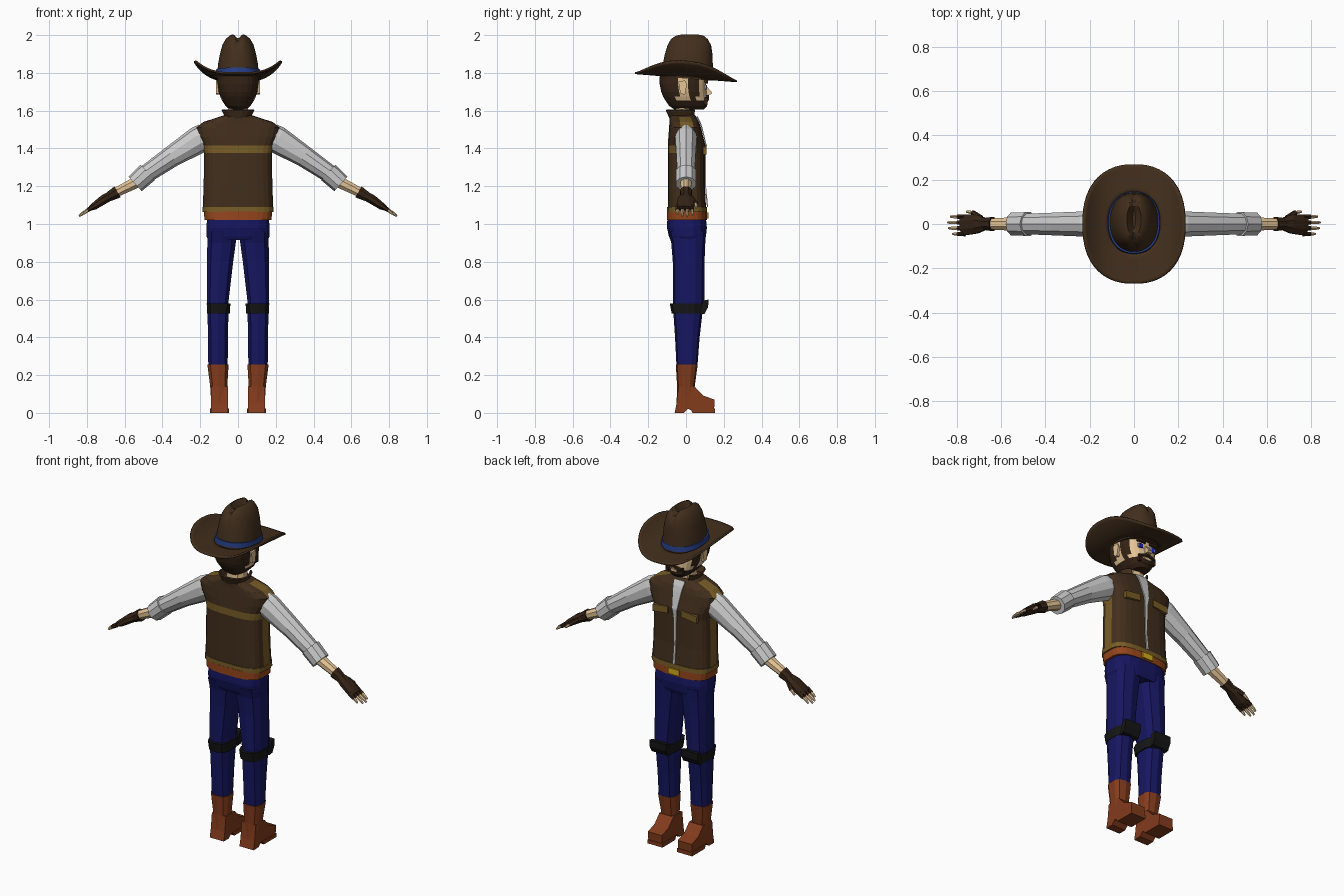
import bpy, bmesh, math
from mathutils import Vector

if "Cube" in bpy.data.objects:
    bpy.data.objects.remove(bpy.data.objects["Cube"])

COL = dict(brown=(.055, .028, .012), dark=(.035, .017, .008), blue=(.008, .008, .12), band=(.02, .05, .25),
           boot=(.23, .045, .012), gold=(.19, .11, .02), skin=(.78, .55, .3), buckle=(.65, .42, .01),
           black=(.008, .008, .008), belt=(.3, .06, .012), white=(.8, .8, .8), eye=(.01, .02, .8))
MATS = {}


def mat(name):
    if name not in MATS:
        MATS[name] = bpy.data.materials.new(name)
        MATS[name].diffuse_color = (*COL[name], 1)
    return MATS[name]


def finish(name, bm, mats=None, rule=None, mirror=False, thick=0, smooth=False):
    bmesh.ops.recalc_face_normals(bm, faces=bm.faces)
    if rule:
        for f in bm.faces:
            f.material_index = rule(f.calc_center_median())
    me = bpy.data.meshes.new(name)
    bm.to_mesh(me)
    bm.free()
    for m in ([mats] if isinstance(mats, str) else mats or []):
        me.materials.append(mat(m))
    ob = bpy.data.objects.new(name, me)
    bpy.context.collection.objects.link(ob)
    if thick:
        s = ob.modifiers.new("thickness", 'SOLIDIFY')
        s.thickness, s.offset = thick, 0
    if mirror:
        ob.modifiers.new("mirror", 'MIRROR')
    if smooth:
        bpy.context.view_layer.objects.active = ob
        ob.select_set(True)
        bpy.ops.object.shade_smooth_by_angle(angle=math.radians(40))
        ob.select_set(False)
    return ob


def loft(name, rings, mats=None, caps=True, **kw):
    bm = bmesh.new()
    vs = [[bm.verts.new(p) for p in r] for r in rings]
    n = len(vs[0])
    for a, b in zip(vs, vs[1:]):
        for i in range(n):
            bm.faces.new((a[i], a[(i + 1) % n], b[(i + 1) % n], b[i]))
    if caps:
        bm.faces.new(vs[0])
        bm.faces.new(vs[-1])
    return finish(name, bm, mats, **kw)


def spow(v, p):
    return math.copysign(abs(v) ** (2 / p), v)


def flat_ring(z, cx, rx, y0, y1, n=12, p=2.5):
    pts = []
    for i in range(n):
        a = 2 * math.pi * (i + .5) / n
        pts.append(Vector((cx + rx * spow(math.cos(a), p),
                           (y0 + y1) / 2 + (y1 - y0) / 2 * spow(math.sin(a), p), z)))
    return pts


def stack(name, rows, mats=None, n=12, p=2.5, **kw):
    """Horizontal rings; each row is z, centre x, half width, back y, front y."""
    return loft(name, [flat_ring(*r, n=n, p=p) for r in rows], mats, **kw)


def tube(name, rows, mats=None, n=8, **kw):
    """Rings across a limb in the xz plane; each row is x, y, z, half depth, half height."""
    c = [Vector(r[:3]) for r in rows]
    rings = []
    for i, r in enumerate(rows):
        d = (c[min(i + 1, len(c) - 1)] - c[max(i - 1, 0)]).normalized()
        u = (Vector((0, 1, 0)) - d * d.y).normalized()
        v = d.cross(u)
        rings.append([c[i] + u * r[3] * math.cos(a) + v * r[4] * math.sin(a)
                      for a in (2 * math.pi * (k + .5) / n for k in range(n))])
    return loft(name, rings, mats, **kw)


def box(name, lo, hi, mats=None, mirror=False, skew=0):
    """Box from corner to corner; skew lowers z per unit of x."""
    bm = bmesh.new()
    bmesh.ops.create_cube(bm, size=1)
    for v in bm.verts:
        v.co = Vector([l + (h - l) * (q + .5) for l, h, q in zip(lo, hi, v.co)])
        v.co.z -= skew * v.co.x
    return finish(name, bm, mats, mirror=mirror)


def extrude_x(name, prof, x0, x1, mats, mirror=True):
    return loft(name, [[Vector((x, y, z)) for y, z in prof] for x in (x0, x1)], mats, mirror=mirror)


# Hat brim: tilted forward, sides curled up
N = 48
brim = []
for t in (0, .2, .4, .6, .75, .9, 1):
    r = flat_ring(0, 0, .112 + .118 * t, -.13 - .14 * t, .14 + .13 * t, N, 2 + .35 * t)
    for q in r:
        q.z = 1.777 - .08 * q.y + .085 * abs(q.x / .23) ** 3.2
    brim.append(r)
loft("hat_brim", brim, "brown", caps=False, thick=.01, smooth=True)

# Hat crown with a lengthwise pinch
crown = []
for z, rx, y0, y1 in ((1.77, .114, -.132, .145), (1.85, .105, -.122, .142), (1.9, .096, -.112, .14),
                      (1.95, .082, -.1, .135), (1.98, .064, -.085, .12), (1.997, .045, -.065, .105),
                      (2.003, .032, -.05, .09), (1.985, .019, -.04, .08), (1.965, .006, -.02, .06)):
    r = flat_ring(z, 0, rx, y0, y1, N, 2.2)
    for q in r:
        if z > 1.94:
            q.z -= .03 * math.exp(-(q.x / .013) ** 2) * (z < 2.01 and rx > .02)
        elif z < 1.8:
            q.z -= .08 * q.y
    crown.append(r)
loft("hat_crown", crown, "brown", smooth=True)
band = [flat_ring(z, 0, w, -.136 + .12 - w, .148 - .12 + w, N, 2.2) for z, w in ((1.79, .119), (1.818, .116))]
for r in band:
    for q in r:
        q.z -= .08 * q.y
loft("hat_band", band, "band", smooth=True)


# Head: hair, sideburns and beard coloured by region
def face_rule(c):
    if c.y < -.045:
        return 1
    if c.y < .012:
        return 0 if c.z > 1.655 else 1
    if c.y < .062 and abs(c.x) > .06:
        return 1
    return 1 if c.z < 1.655 else 0


prof = ((1.605, .045, -.06, .095), (1.625, .066, -.09, .112), (1.655, .086, -.11, .114), (1.675, .095, -.122, .11),
        (1.7, .103, -.132, .108), (1.74, .108, -.14, .108), (1.78, .108, -.14, .108), (1.82, .1, -.12, .1))
stack("head", [(z, 0, rx, a, b) for z, rx, a, b in prof], ["skin", "dark"], n=24, p=2.6, rule=face_rule)
extrude_x("ear", [(-.04, 1.755), (-.03, 1.69), (-.005, 1.685), (.005, 1.74), (-.005, 1.76)], .095, .116, "skin")
extrude_x("nose", [(.1, 1.74), (.139, 1.694), (.132, 1.685), (.1, 1.685)], -.014, .014, "skin", False)
box("eye_white", (.02, .1, 1.715), (.06, .109, 1.735), "white", True)
box("eye_iris", (.031, .1, 1.713), (.051, .112, 1.736), "eye", True)
box("eyebrow", (.015, .098, 1.743), (.065, .117, 1.755), "dark", True, -.1)
box("moustache", (0, .1, 1.668), (.045, .122, 1.682), "dark", True, .3)
box("moustache_side", (.038, .095, 1.63), (.055, .113, 1.67), "dark", True)
box("mouth", (-.02, .1, 1.645), (.02, .117, 1.657), "skin")
stack("neck", [(1.54, 0, .058, -.065, .045), (1.65, 0, .052, -.06, .045)], "skin", n=10)

# Vest with gold side seams, shoulder seams and a back stripe
def vest_rule(c):
    if abs(c.y) < .03 and c.z < 1.57 and (c.z > 1.51 or c.z < 1.4):
        return 1
    return 1 if c.y < -.03 and 1.37 < c.z < 1.42 else 0


vest = ((1.07, .187, -.096, .108), (1.1, .187, -.096, .106), (1.2, .183, -.097, .1), (1.375, .18, -.097, .1),
        (1.415, .188, -.097, .104), (1.46, .212, -.094, .092), (1.51, .222, -.09, .08), (1.54, .185, -.088, .07),
        (1.567, .1, -.088, .055), (1.58, .06, -.075, .045))
stack("vest", [(z, 0, w, a, b) for z, w, a, b in vest], ["brown", "gold"], n=24, p=3.2, rule=vest_rule)
stack("vest_hem", [(1.063, 0, .19, -.1, .112), (1.09, 0, .19, -.1, .111)], "gold", n=24, p=3.2)
box("pocket_flap", (.045, .09, 1.385), (.145, .109, 1.425), "gold", True, .12)
bm = bmesh.new()
rows = [[bm.verts.new((s * w, y, z)) for s in (-1, 1)] for z, w, y in
        ((1.09, .007, .114), (1.2, .006, .103), (1.375, .01, .103), (1.415, .016, .107), (1.46, .022, .096),
         (1.51, .028, .084), (1.54, .032, .074), (1.57, .036, .058))]
for a, b in zip(rows, rows[1:]):
    bm.faces.new((a[0], a[1], b[1], b[0]))
finish("shirt_front", bm, thick=.006)

# Collar, open at the throat
col = []
for z, w, y0, y1 in ((1.56, .062, -.085, .05), (1.605, .085, -.105, .055)):
    col.append(flat_ring(z, 0, w, y0, y1, 16, 2.6))
bm = bmesh.new()
vs = [[bm.verts.new(q) for q in r] for r in col]
for i in range(16):
    if i not in (2, 3, 4):
        j = (i + 1) % 16
        bm.faces.new((vs[0][i], vs[0][j], vs[1][j], vs[1][i]))
finish("collar", bm, "brown", thick=.008)

# Belt and buckle
stack("belt", [(1.02, 0, .178, -.101, .111), (1.066, 0, .182, -.101, .111)], "belt", n=24, p=3.2)
box("belt_buckle", (-.035, .1, 1.028), (.035, .118, 1.062), "buckle")

# Arms
tube("sleeve", [(.175, 0, 1.462, .058, .072), (.21, 0, 1.445, .06, .073), (.35, 0, 1.358, .054, .057),
                (.5, 0, 1.255, .048, .047)], n=10, mirror=True)
tube("sleeve_cuff", [(.478, 0, 1.273, .056, .056), (.545, 0, 1.212, .055, .052)], n=10, mirror=True)
tube("forearm", [(.52, 0, 1.23, .034, .034), (.68, 0, 1.15, .025, .025)], "skin", mirror=True)
tube("glove_cuff", [(.638, 0, 1.17, .034, .036), (.682, 0, 1.145, .028, .028)], "dark", mirror=True)
tube("glove_palm", [(.67, 0, 1.152, .028, .026), (.71, 0, 1.13, .046, .027), (.76, -.004, 1.095, .05, .021),
                    (.782, -.006, 1.083, .045, .014)], "dark", mirror=True)
for i in range(4):
    y = .033 - .026 * i
    e = (0, .012, .008, -.01)[i]
    tube(f"glove_finger_{i}", [(.765, y, 1.093, .012, .013), (.796, y, 1.073, .011, .011)], "dark", n=6, mirror=True)
    tube(f"fingertip_{i}", [(.79, y, 1.077, .009, .009), (.815 + e, y, 1.06 - e / 2, .008, .008),
                            (.829 + e, y, 1.047 - e / 2, .005, .005)], "skin", n=6, mirror=True)
tube("glove_thumb", [(.69, .025, 1.14, .014, .014), (.73, .052, 1.108, .012, .012)], "dark", n=6, mirror=True)
tube("thumb_tip", [(.725, .05, 1.112, .01, .01), (.755, .056, 1.086, .006, .006)], "skin", n=6, mirror=True)

# Jeans
stack("jeans_hips", [(.915, 0, .16, -.083, .1), (.935, 0, .17, -.092, .107), (.98, 0, .17, -.102, .112),
                     (1.03, 0, .165, -.1, .107)], "blue", n=16, p=3)
stack("jeans_leg", [(.24, .106, .053, -.05, .06), (.4, .106, .055, -.058, .072), (.52, .106, .057, -.066, .086),
                    (.6, .107, .06, -.07, .097), (.8, .095, .072, -.07, .098), (.9, .087, .078, -.078, .102),
                    (.96, .086, .08, -.095, .106)], "blue", n=10, p=2.8, mirror=True)

# Knee pads
stack("knee_strap", [(.525, .103, .062, -.075, .092), (.58, .103, .065, -.086, .1)], "black", n=10, p=2.8, mirror=True)
extrude_x("knee_plate", [(.07, .52), (.098, .525), (.117, .56), (.12, .6), (.09, .595)], .05, .158, "black")

# Boots
stack("boot_shaft", [(.05, .1, .043, -.05, .05), (.14, .102, .047, -.047, .046), (.255, .106, .058, -.054, .062)],
      "boot", n=10, p=2.8, mirror=True)
extrude_x("boot_foot", [(-.06, .0), (-.012, .0), (.01, .022), (.045, .006), (.148, .006), (.152, .07), (.09, .092),
                        (.045, .14), (-.04, .14), (-.05, .05)], .052, .144, "boot")
extrude_x("boot_sole", [(.035, .0), (.153, .0), (.153, .022), (.02, .024)], .048, .147, "boot")

for m in bpy.data.materials:
    if m.users and not m.is_grease_pencil:
        m.use_nodes = True
        m.node_tree.nodes["Principled BSDF"].inputs["Base Color"].default_value = m.diffuse_color
